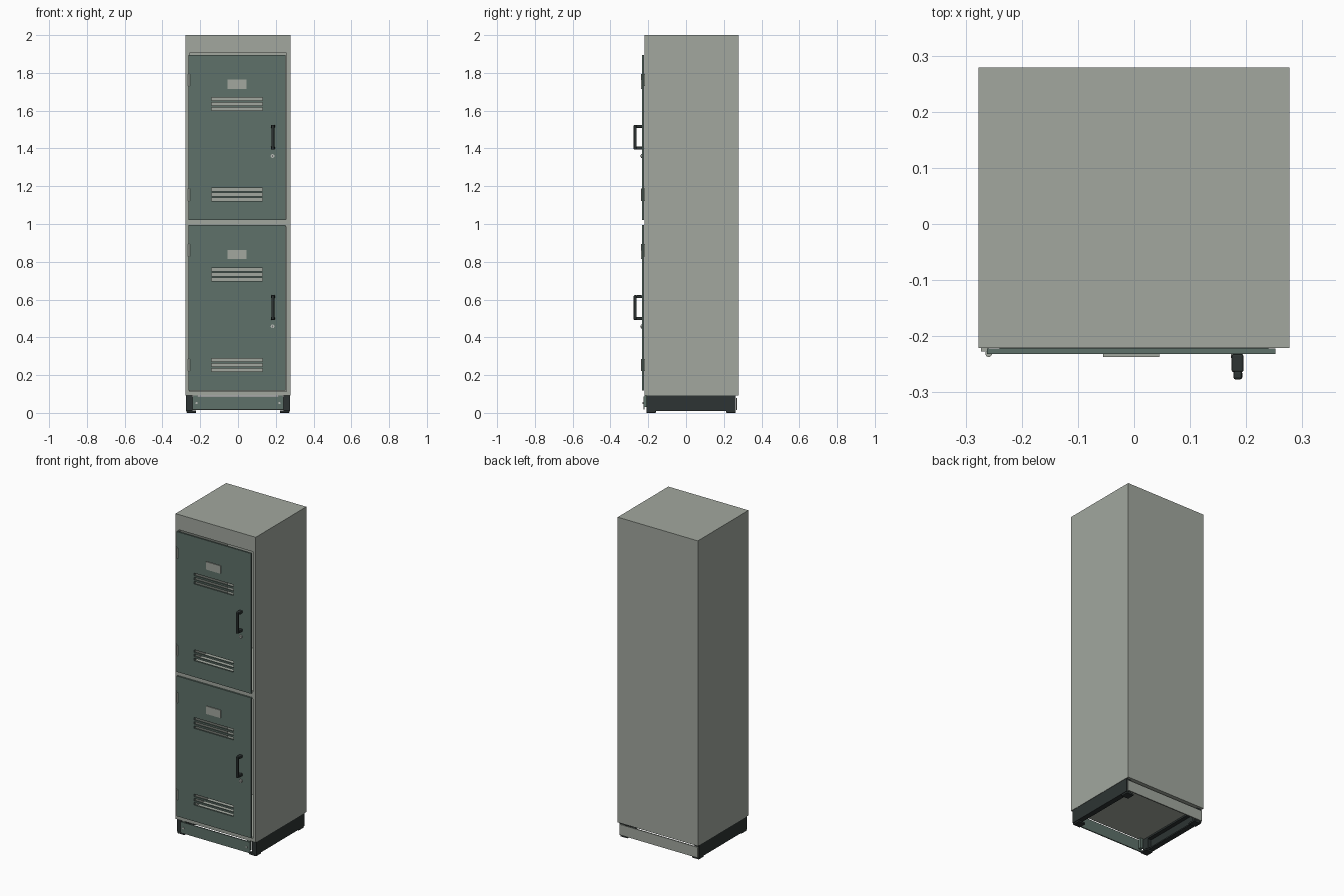
import bpy, bmesh, math
from mathutils import Matrix, Vector

if "Cube" in bpy.data.objects:
    bpy.data.objects.remove(bpy.data.objects["Cube"])


def material(name, rgb):
    m = bpy.data.materials.new(name)
    m.diffuse_color = (*rgb, 1)
    m.use_nodes = True
    m.node_tree.nodes["Principled BSDF"].inputs["Base Color"].default_value = m.diffuse_color
    return m


GREY = material("light grey paint", (0.36, 0.39, 0.345))
GREEN = material("dark green paint", (0.113, 0.165, 0.142))
BLACK = material("black plastic", (0.026, 0.034, 0.033))
STEEL = material("bright steel", (0.48, 0.50, 0.47))


def finish(bm, name, mat):
    bmesh.ops.recalc_face_normals(bm, faces=bm.faces)
    me = bpy.data.meshes.new(name)
    bm.to_mesh(me)
    bm.free()
    me.materials.append(mat)
    ob = bpy.data.objects.new(name, me)
    bpy.context.collection.objects.link(ob)
    return ob


def boxes(name, mat, specs, bevel=0):
    """One object from boxes given as (x0, x1, y0, y1, z0, z1)."""
    bm = bmesh.new()
    for x0, x1, y0, y1, z0, z1 in specs:
        centre = Vector((x0 + x1, y0 + y1, z0 + z1)) / 2
        size = (x1 - x0, y1 - y0, z1 - z0)
        bmesh.ops.create_cube(bm, size=1, matrix=Matrix.Translation(centre) @ Matrix.Diagonal((*size, 1)))
    ob = finish(bm, name, mat)
    if bevel:
        mod = ob.modifiers.new("soft edges", 'BEVEL')
        mod.width, mod.segments = bevel, 2
    return ob


def cylinder(name, mat, centre, radius, depth, axis='Z'):
    bm = bmesh.new()
    turn = Matrix.Rotation(math.pi / 2, 4, 'X') if axis == 'Y' else Matrix()
    bmesh.ops.create_cone(bm, cap_ends=True, segments=20, radius1=radius, radius2=radius,
                          depth=depth, matrix=Matrix.Translation(centre) @ turn)
    ob = finish(bm, name, mat)
    for p in ob.data.polygons:
        p.use_smooth = len(p.vertices) == 4
    return ob


def mirrored(x0, x1, *rest):
    return [(x0, x1, *rest), (-x1, -x0, *rest)]


# Hollow cabinet: sides, back, top, front rail, shelf, floor
W, F, B, Z0 = 0.277, -0.221, 0.279, 0.093
I = 0.257
boxes("cabinet_sides", GREY, mirrored(I, W, F, B, Z0, 2))
boxes("cabinet_back", GREY, [(-I, I, B - 0.015, B, Z0, 2)])
boxes("cabinet_top", GREY, [(-I, I, F + 0.02, B - 0.015, 1.98, 2)])
boxes("top_rail", GREY, [(-I, I, F, F + 0.02, 1.905, 2)])
boxes("middle_shelf", GREY, [(-I, I, F, B - 0.015, 0.985, 1.027)])
boxes("cabinet_floor", GREY, [(-I, I, F, B - 0.015, Z0, 0.112)])


# Doors with two groups of three open vent slots
DY, CX = -0.232, -0.005


def door(name, z0):
    slots = []
    for base in (0.102, 0.581):
        slots += [(z0 + base + i * 0.026, z0 + base + i * 0.026 + 0.016) for i in range(3)]
    xs = [CX - 0.257, CX - 0.135, CX + 0.135, CX + 0.257]
    zs = [z0] + [z for s in slots for z in s] + [z0 + 0.876]
    bm = bmesh.new()
    grid = [[bm.verts.new((x, DY, z)) for x in xs] for z in zs]
    for r in range(len(zs) - 1):
        for c in range(3):
            if c == 1 and r % 2 == 1:
                continue  # vent slot
            bm.faces.new((grid[r][c], grid[r][c + 1], grid[r + 1][c + 1], grid[r + 1][c]))
    front = bm.faces[:]
    res = bmesh.ops.extrude_face_region(bm, geom=front, use_keep_orig=True)
    bmesh.ops.translate(bm, vec=(0, 0.0105, 0),
                        verts=[v for v in res["geom"] if isinstance(v, bmesh.types.BMVert)])
    finish(bm, name, GREEN)


for label, z in (("lower", 0.118), ("upper", 1.020)):
    door(label + "_door", z)

    # Name card plate
    boxes(label + "_card_plate", GREY, [(CX - 0.05, CX + 0.05, DY - 0.005, DY, z + 0.696, z + 0.745)])

    # Pull handle: two posts and a grip
    h0, h1 = z + 0.374, z + 0.505
    boxes(label + "_handle_posts", BLACK,
          [(0.174, 0.195, -0.264, DY, h0, h0 + 0.016),
           (0.174, 0.195, -0.264, DY, h1 - 0.016, h1)], 0.003)
    boxes(label + "_handle_grip", BLACK, [(0.177, 0.193, -0.277, -0.262, h0, h1)], 0.004)

    # Key lock with a dark keyhole
    lock_z = z + 0.340
    cylinder(label + "_lock", STEEL, (0.183, DY - 0.003, lock_z), 0.010, 0.008, 'Y')
    boxes(label + "_keyhole", BLACK, [(0.1815, 0.1845, DY - 0.008, DY - 0.006, lock_z - 0.005, lock_z + 0.005)])

    # Hinges: barrel and leaf on the left edge
    for n, hz in enumerate((z + 0.135, z + 0.743)):
        cylinder(f"{label}_hinge_barrel_{n}", GREY, (-0.259, -0.231, hz), 0.006, 0.064)
        boxes(f"{label}_hinge_leaf_{n}", GREY, [(-0.273, -0.259, -0.227, -0.221, hz - 0.032, hz + 0.032)])

# Plinth side channels with corner posts
channel = []
for part in ((0.267, 0.275, -0.208, 0.262, 0.010, Z0),
             (0.242, 0.267, -0.168, 0.222, 0.083, Z0),
             (0.242, 0.267, -0.168, 0.222, 0.010, 0.018),
             (0.242, 0.267, -0.208, -0.168, 0.010, Z0),
             (0.242, 0.267, 0.222, 0.262, 0.010, Z0)):
    channel += mirrored(*part)
boxes("plinth_channels", BLACK, channel)

# Feet
feet = []
for y0, y1 in ((-0.210, -0.160), (0.212, 0.262)):
    feet += mirrored(0.222, 0.272, y0, y1, 0, 0.012)
boxes("feet", BLACK, feet, 0.003)

# Front kick plate with bolts, and rear kick plate
boxes("front_kick_plate", GREEN, [(-0.240, 0.240, -0.226, -0.219, 0.018, 0.087)])
boxes("kick_plate_brackets", GREEN, mirrored(0.215, 0.235, -0.219, -0.200, 0.030, Z0))
for side in (-1, 1):
    cylinder("kick_plate_bolt", STEEL, (side * 0.219, -0.227, 0.052), 0.006, 0.006, 'Y')
boxes("rear_kick_plate", GREY, [(-0.270, 0.270, 0.264, 0.271, 0.014, 0.080)])
